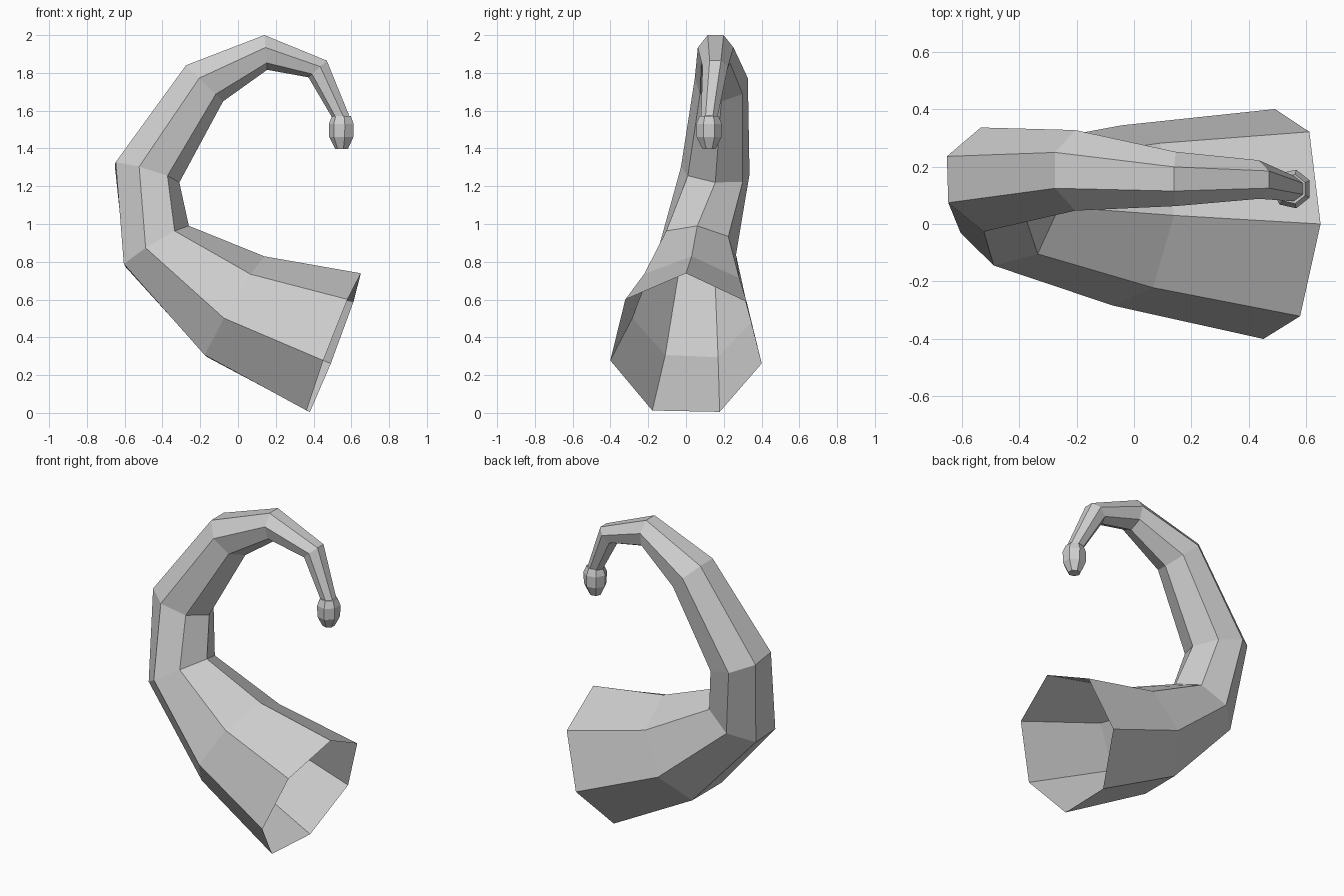
import bpy, bmesh, math
from mathutils import Vector

if "Cube" in bpy.data.objects:
    bpy.data.objects.remove(bpy.data.objects["Cube"])

SIDES = 7

grey = bpy.data.materials.new("light grey")
grey.diffuse_color = (0.62, 0.62, 0.62, 1)
grey.use_nodes = True
grey.node_tree.nodes["Principled BSDF"].inputs["Base Color"].default_value = grey.diffuse_color


def loft(name, rings, cap_start, cap_end):
    """Skin seven-sided rings given as (centre, radius, inward direction, side direction)."""
    bm = bmesh.new()
    loops = []
    for centre, radius, inward, side in rings:
        c, u, v = Vector(centre), Vector(inward).normalized(), Vector(side)
        loops.append([bm.verts.new(c + radius * (u * math.cos(a) + v * math.sin(a)))
                      for a in (2 * math.pi * i / SIDES for i in range(SIDES))])
    for a, b in zip(loops, loops[1:]):
        for i in range(SIDES):
            j = (i + 1) % SIDES
            bm.faces.new((a[i], a[j], b[j], b[i]))
    if cap_start:
        bm.faces.new(loops[0])
    if cap_end:
        bm.faces.new(loops[-1])
    bmesh.ops.recalc_face_normals(bm, faces=bm.faces[:])
    mesh = bpy.data.meshes.new(name)
    bm.to_mesh(mesh)
    bm.free()
    mesh.materials.append(grey)
    obj = bpy.data.objects.new(name, mesh)
    bpy.context.collection.objects.link(obj)
    return obj


# Curled, tapering tube, open at its wide end
loft("curled_tube", [
    ((0.504, 0.000, 0.355), 0.411, (0.356, 0, 0.934), (0.05, 1, -0.02)),
    ((-0.023, 0.030, 0.551), 0.322, (0.505, 0, 0.863), (0.05, 1, -0.04)),
    ((-0.439, 0.060, 0.880), 0.210, (0.850, 0, 0.525), (0.05, 1, -0.09)),
    ((-0.489, 0.155, 1.272), 0.186, (0.960, 0, -0.280), (-0.03, 1, -0.11)),
    ((-0.182, 0.187, 1.750), 0.144, (0.716, 0, -0.698), (0, 1, 0)),
    ((0.147, 0.157, 1.913), 0.097, (0.080, 0, -1.0), (0, 1, 0)),
    ((0.424, 0.155, 1.823), 0.069, (-0.740, 0, -0.670), (0, 1, 0)),
    ((0.550, 0.123, 1.562), 0.045, (-0.950, 0, -0.300), (0, 1, 0)),
], False, False)

# Small bulb at the tip
loft("tip_bulb", [
    ((0.55, 0.122, z), r, (-1, 0, 0), (0, 1, 0))
    for z, r in ((1.572, 0.052), (1.53, 0.069), (1.46, 0.067), (1.398, 0.036))
], True, True)
